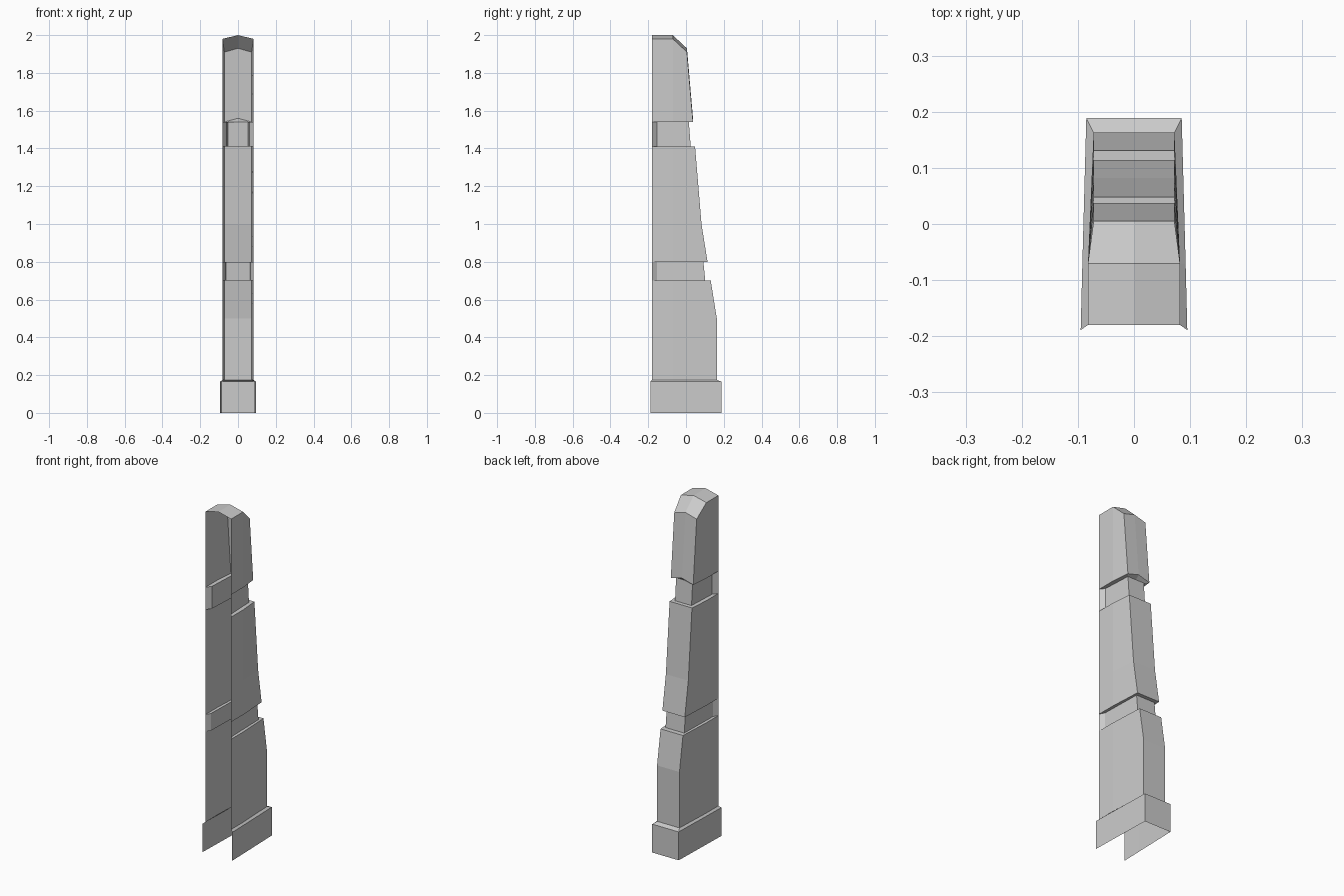
import bpy
import bmesh

if "Cube" in bpy.data.objects:
    bpy.data.objects.remove(bpy.data.objects["Cube"], do_unlink=True)

stone = bpy.data.materials.new("grey stone")
stone.use_nodes = True
GREY = (0.6, 0.6, 0.6, 1.0)
stone.diffuse_color = GREY
stone.node_tree.nodes["Principled BSDF"].inputs["Base Color"].default_value = GREY

FRONT, KINK = -0.18, -0.07   # open front edge, and where the sides begin to taper


def wall(z, back):
    """Half outline of the full-width shaft: front, kink, back corner, back middle."""
    return [(0.082, FRONT, z), (0.082, KINK, z), (0.072, back, z), (0, back, z)]


def groove(z, back, wide, narrow):
    """Half outline of a recessed band, cut in just behind the front edge."""
    return [(0.082, FRONT, z), (wide, -0.153, z), (narrow, back, z), (0, back, z)]


def plinth(z):
    return [(0.095, -0.189, z), (0.092, KINK, z), (0.085, 0.189, z), (0, 0.189, z)]


def loft(name, sections):
    """Skin the mirrored outlines into an open U-shaped shell."""
    bm = bmesh.new()
    rings = []
    for half in sections:
        outline = half + [(-x, y, z) for x, y, z in half[-2::-1]]
        rings.append([bm.verts.new(p) for p in outline])
    for low, high in zip(rings, rings[1:]):
        for i in range(len(low) - 1):
            bm.faces.new((low[i], low[i + 1], high[i + 1], high[i]))
    bmesh.ops.remove_doubles(bm, verts=bm.verts, dist=1e-5)
    mesh = bpy.data.meshes.new(name)
    bm.to_mesh(mesh)
    bm.free()
    mesh.materials.append(stone)
    obj = bpy.data.objects.new(name, mesh)
    bpy.context.collection.objects.link(obj)
    return obj


# Plinth with a small sloped top
loft("base", [plinth(0), plinth(0.165), wall(0.175, 0.163)])

# Shaft blocks
lower_top = wall(0.70, 0.131)
middle_bottom, middle_top = wall(0.80, 0.114), wall(1.41, 0.048)
loft("lower_shaft", [wall(0.175, 0.163), wall(0.50, 0.163), lower_top])
loft("middle_shaft", [middle_bottom, wall(1.0, 0.082), middle_top])

# Upper block: arched back lower edge, sloping back upper edge
cap_bottom = wall(1.54, 0.037)
cap_bottom[-1] = (0, 0.037, 1.56)
eave = [(0.082, FRONT, 1.98), (0.082, KINK, 1.98), (0.072, 0.005, 1.91), (0, 0.005, 1.93)]
loft("upper_shaft", [cap_bottom, eave])

# Recessed bands with their ledges
loft("lower_groove", [lower_top, groove(0.70, 0.102, 0.066, 0.060),
                      groove(0.80, 0.092, 0.066, 0.060), middle_bottom])
loft("upper_groove", [middle_top, groove(1.41, 0.025, 0.061, 0.053),
                      groove(1.54, 0.015, 0.061, 0.053), cap_bottom])

# Low gabled roof, hipped down towards the back
ridge = [(0, FRONT, 2.0), (0, KINK, 2.0), (0, 0.005, 1.93), (0, 0.005, 1.93)]
loft("roof", [eave, ridge])
